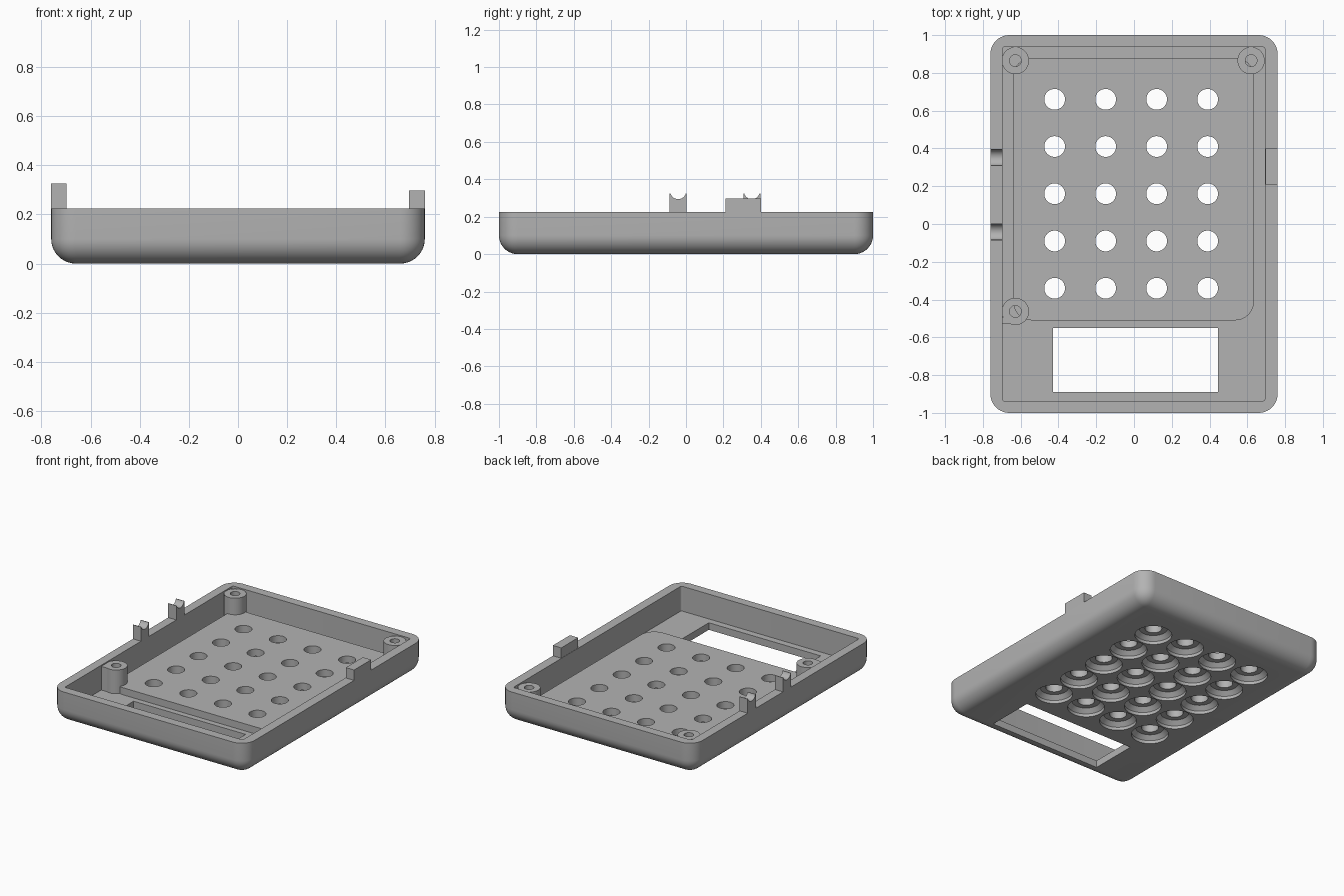
import bpy, bmesh, math
from mathutils import Matrix, Vector

cube = bpy.data.objects.get("Cube")
if cube:
    bpy.data.objects.remove(cube, do_unlink=True)

GREY = (0.45, 0.45, 0.45, 1)
mat = bpy.data.materials.new("light grey plastic")
mat.use_nodes = True
mat.diffuse_color = GREY
mat.node_tree.nodes["Principled BSDF"].inputs["Base Color"].default_value = GREY

RIM, FLOOR, PAD = 0.225, 0.05, 0.10
POST_TOP = 0.217


def finish(name, bm):
    bmesh.ops.recalc_face_normals(bm, faces=bm.faces)
    mesh = bpy.data.meshes.new(name)
    bm.to_mesh(mesh)
    bm.free()
    mesh.materials.append(mat)
    ob = bpy.data.objects.new(name, mesh)
    bpy.context.collection.objects.link(ob)
    return ob


def box(name, x, y, z, radius=0, round_bottom=False):
    """Box from ranges, with optional rounded upright and bottom edges."""
    bm = bmesh.new()
    bmesh.ops.create_cube(bm, size=1)
    for v in bm.verts:
        v.co = Vector([r[0] if c < 0 else r[1] for c, r in zip(v.co, (x, y, z))])
    if radius:
        edges = []
        for e in bm.edges:
            a, b = (v.co.z for v in e.verts)
            if a != b or (round_bottom and max(a, b) == z[0]):
                edges.append(e)
        bmesh.ops.bevel(bm, geom=edges, offset=radius, segments=10,
                        profile=0.5, affect='EDGES')
    return finish(name, bm)


def lathe(name, profile, centres, steps=40):
    """Spin a closed radius/height profile around an upright axis at each centre."""
    bm = bmesh.new()
    for cx, cy in centres:
        verts = [bm.verts.new((r, 0, h)) for r, h in profile]
        edges = [bm.edges.new(p) for p in zip(verts, verts[1:])]
        made = bmesh.ops.spin(bm, geom=verts + edges, cent=(0, 0, 0), axis=(0, 0, 1),
                              angle=math.tau, steps=steps, use_duplicate=False)
        bm.verts.ensure_lookup_table()
        new = [v for v in bm.verts if not v.tag]
        bmesh.ops.remove_doubles(bm, verts=new, dist=1e-5)
        for v in bm.verts:
            if not v.tag:
                v.co += Vector((cx, cy, 0))
                v.tag = True
    return finish(name, bm)


def combine(target, other, operation):
    mod = target.modifiers.new("cut", 'BOOLEAN')
    mod.operation = operation
    mod.solver = 'EXACT'
    mod.object = other
    bpy.context.view_layer.objects.active = target
    bpy.ops.object.modifier_apply(modifier=mod.name)
    bpy.data.objects.remove(other, do_unlink=True)


def smooth(ob):
    bpy.ops.object.select_all(action='DESELECT')
    ob.select_set(True)
    bpy.context.view_layer.objects.active = ob
    bpy.ops.object.shade_smooth_by_angle(angle=math.radians(30))


# Tray with rounded outside and a raised inner pad
tray = box("tray", (-0.76, 0.76), (-1, 1), (0, RIM), 0.1, True)
combine(tray, box("cavity", (-0.697, 0.693), (-0.937, 0.937), (FLOOR, 0.4), 0.012), 'DIFFERENCE')
combine(tray, box("pad", (-0.64, 0.635), (-0.51, 0.88), (0.03, PAD), 0.1), 'UNION')

# Display window
combine(tray, box("window", (-0.43, 0.445), (-0.89, -0.55), (-0.1, 0.3)), 'DIFFERENCE')

# Key holes with stepped recesses underneath
centres = [(-0.42 + 0.27 * i, -0.34 + 0.25 * j) for i in range(4) for j in range(5)]
key_profile = [(0, -0.05), (0.12, -0.05), (0.12, 0.022), (0.092, 0.05),
               (0.055, 0.05), (0.055, 0.2), (0, 0.2)]
combine(tray, lathe("key_cutter", key_profile, centres), 'DIFFERENCE')
smooth(tray)

# Screw posts
post_profile = [(0, 0.03), (0.072, 0.03), (0.072, POST_TOP), (0.031, POST_TOP),
                (0.031, 0.06), (0, 0.06)]
posts = lathe("screw_posts", post_profile, [(-0.628, 0.865), (0.62, 0.865), (-0.628, -0.463)])
smooth(posts)
box("post_rib", (-0.70, -0.63), (-0.53, -0.495), (0.03, POST_TOP))

# Rim tabs: plain one on the left, two cupped ones on the right
box("left_tab", (0.695, 0.76), (0.21, 0.4), (0.2, 0.298))
for name, y in (("front_cupped_tab", -0.042), ("rear_cupped_tab", 0.352)):
    tab = box(name, (-0.76, -0.697), (y - 0.045, y + 0.045), (0.2, 0.325))
    bm = bmesh.new()
    bmesh.ops.create_cone(bm, cap_ends=True, segments=48, radius1=0.043, radius2=0.043,
                          depth=0.3, matrix=Matrix.Translation((-0.73, y, 0.337))
                          @ Matrix.Rotation(math.pi / 2, 4, 'Y'))
    combine(tab, finish("cup_cutter", bm), 'DIFFERENCE')
    smooth(tab)
